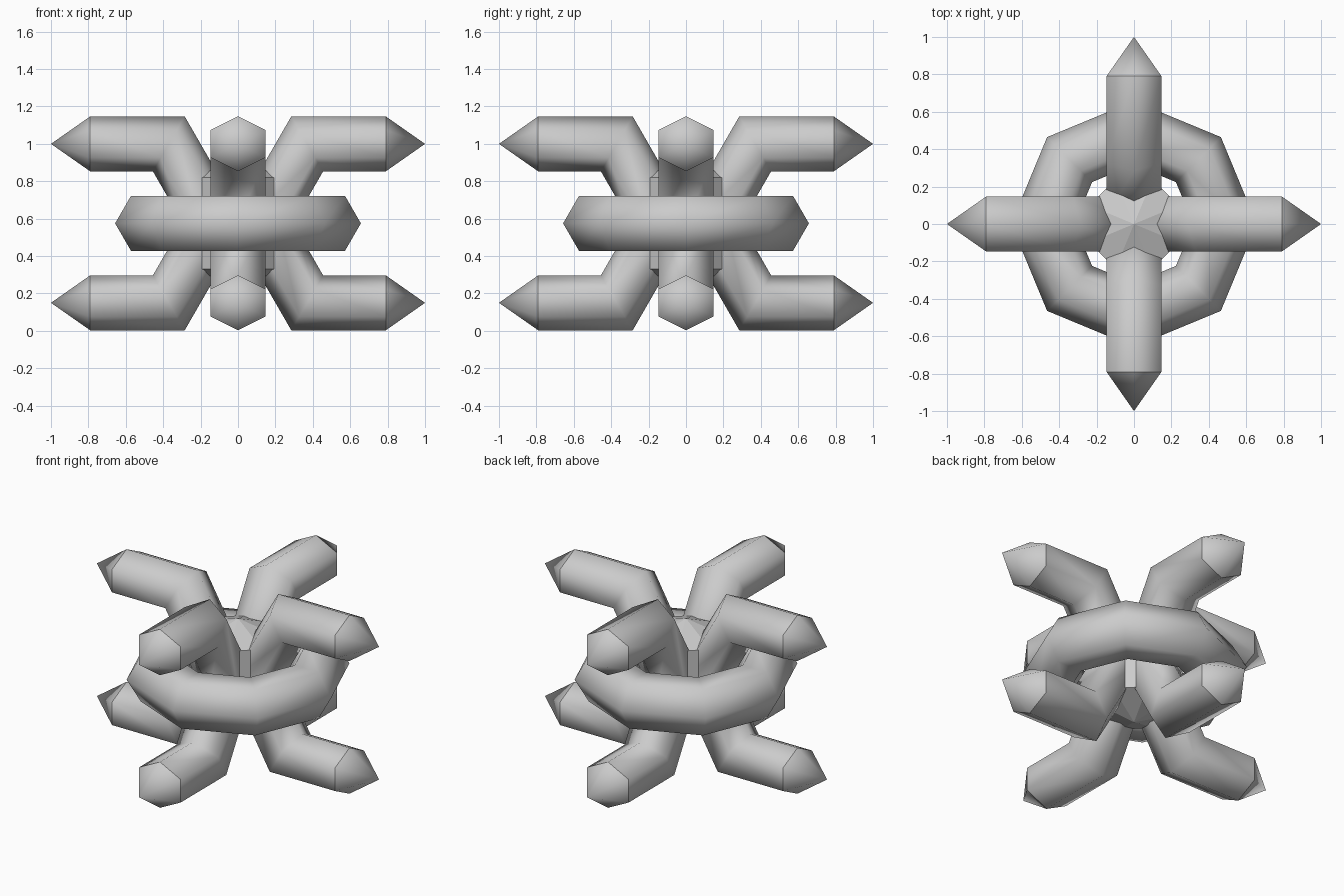
import bpy, bmesh, math
from mathutils import Matrix, Vector

if "Cube" in bpy.data.objects:
    bpy.data.objects.remove(bpy.data.objects["Cube"])

MID = 0.575   # mirror plane height
H = 0.147     # half width of the six-sided tubes


def finish(name, bm, smooth):
    bmesh.ops.recalc_face_normals(bm, faces=bm.faces)
    for f in bm.faces:
        f.smooth = smooth
    me = bpy.data.meshes.new(name)
    bm.to_mesh(me)
    bm.free()
    ob = bpy.data.objects.new(name, me)
    bpy.context.collection.objects.link(ob)
    return ob


def bridge(bm, a, b):
    n = len(a)
    for i in range(n):
        bm.faces.new((a[i], a[(i + 1) % n], b[(i + 1) % n], b[i]))


def fan(bm, ring, apex):
    n = len(ring)
    tip = bm.verts.new(apex)
    for i in range(n):
        bm.faces.new((ring[i], ring[(i + 1) % n], tip))


# Bent arm pair: upper and lower arm in one six-sided loft, pointed at both ends
HEX = [(1, 0), (.5, 1), (-.5, 1), (-1, 0), (-.5, -1), (.5, -1)]
SECTIONS = [  # centre x, centre z above the middle, section direction x, z
    (0.79, 0.425, 0, H),
    (0.37, 0.425, -0.085, H),
    (0.125, 0, -0.17, 0),
    (0.37, -0.425, -0.085, -H),
    (0.79, -0.425, 0, -H),
]


def arm_pair(name, angle):
    bm = bmesh.new()
    rings = [[bm.verts.new((cx + k * dx, w * H, MID + cz + k * dz)) for k, w in HEX]
             for cx, cz, dx, dz in SECTIONS]
    for a, b in zip(rings, rings[1:]):
        bridge(bm, a, b)
    for ring, z in ((rings[0], 0.425), (rings[-1], -0.425)):
        fan(bm, ring, (1, 0, MID + z))
        for i in range(6):
            bm.edges.get((ring[i], ring[(i + 1) % 6])).smooth = False
    bmesh.ops.transform(bm, matrix=Matrix.Rotation(angle, 4, 'Z'), verts=bm.verts)
    finish(name, bm, True)


for i, side in enumerate(("right", "back", "left", "front")):
    arm_pair("arm_pair_" + side, i * math.pi / 2)

# Eight-sided ring with a hexagonal section
bm = bmesh.new()
loops = []
for i in range(8):
    a = i * math.pi / 4
    loop = []
    for j in range(6):
        t = j * math.pi / 3
        r = 0.487 + 0.17 * math.cos(t)
        loop.append(bm.verts.new((r * math.cos(a), r * math.sin(a), MID + 0.17 * math.sin(t))))
    loops.append(loop)
for i in range(8):
    bridge(bm, loops[i], loops[(i + 1) % 8])
finish("ring", bm, True)

# Faceted hub with pointed caps
bm = bmesh.new()
R = 0.24 / math.cos(math.pi / 8)
top, bottom = [[bm.verts.new((R * math.cos((i + .5) * math.pi / 4),
                              R * math.sin((i + .5) * math.pi / 4), MID + z))
                for i in range(8)] for z in (0.245, -0.245)]
bridge(bm, top, bottom)
fan(bm, top, (0, 0, MID + 0.34))
fan(bm, bottom, (0, 0, MID - 0.34))
finish("hub", bm, False)
